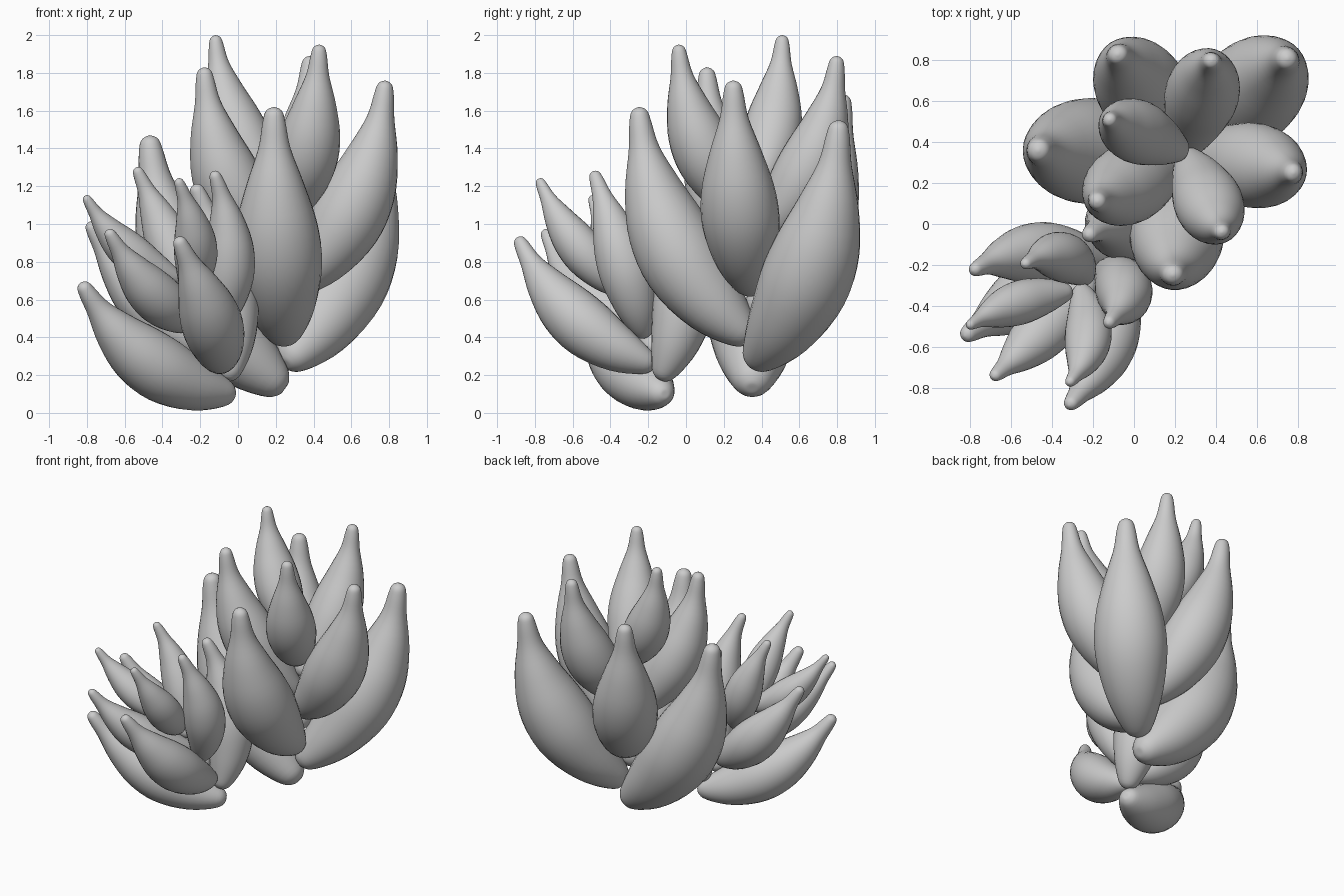
import bpy, bmesh, math
from mathutils import Vector

if "Cube" in bpy.data.objects:
    bpy.data.objects.remove(bpy.data.objects["Cube"])

# Leaf outline: (position along leaf, relative radius)
PROFILE = [(0, 0), (.006, .20), (.05, .43), (.2, .77), (.4, .99), (.57, .93),
           (.73, .66), (.86, .37), (.95, .26), (.987, .18), (1, 0)]
SIDES = 28


def smooth_profile(pts, n=4):
    """Catmull-Rom through the profile points."""
    p = [Vector(q) for q in pts]
    p = [Vector((p[0].x, -p[1].y))] + p + [Vector((p[-1].x, -p[-2].y))]
    out = []
    for i in range(1, len(p) - 2):
        a, b, c, d = p[i - 1:i + 3]
        for k in range(n):
            t = k / n
            out.append(.5 * (2 * b + (c - a) * t + (2 * a - 5 * b + 4 * c - d) * t * t
                             + (3 * b - a - 3 * c + d) * t ** 3))
    return [(min(max(q.x, 0), 1), max(q.y, 0)) for q in out[1:]]


OUTLINE = smooth_profile(PROFILE)


def leaf(name, base, tip, axis, width):
    """Plump pointed leaf that leaves the stem outward and bends up along its axis."""
    span = tip - base
    h = span.dot(axis)
    radial = span - axis * h
    side = axis.cross(radial).normalized()
    ctrl = base + radial * .89 + axis * h * .33
    bm = bmesh.new()
    rings = []
    for t, r in OUTLINE:
        c = base * (1 - t) ** 2 + ctrl * 2 * t * (1 - t) + tip * t * t
        tan = ((ctrl - base) * (1 - t) + (tip - ctrl) * t).normalized()
        nor = tan.cross(side)
        ring = []
        for k in range(SIDES):
            a = 2 * math.pi * k / SIDES
            ring.append(bm.verts.new(c + side * math.cos(a) * r * width * .49
                                     + nor * math.sin(a) * r * width * .47))
        rings.append(ring)
    for r0, r1 in zip(rings, rings[1:]):
        for k in range(SIDES):
            j = (k + 1) % SIDES
            bm.faces.new((r0[k], r0[j], r1[j], r1[k]))
    for ring, end in ((rings[0], base), (rings[-1], tip)):
        v = bm.verts.new(end)
        for k in range(SIDES):
            bm.faces.new((ring[k], ring[(k + 1) % SIDES], v))
    bmesh.ops.recalc_face_normals(bm, faces=bm.faces)
    for f in bm.faces:
        f.smooth = True
    me = bpy.data.meshes.new(name)
    bm.to_mesh(me)
    bm.free()
    bpy.context.collection.objects.link(bpy.data.objects.new(name, me))


def rosette(name, origin, axis, step, width, tips):
    """Leaves climb the axis in golden-angle order, shrinking as they go."""
    axis = Vector(axis).normalized()
    for i, tip in enumerate(tips):
        leaf(f"{name}_leaf_{i + 1}", Vector(origin) + axis * step * i, Vector(tip),
             axis, width * (1 - .05 * i))


# Large upright rosette, lowest leaf first
rosette("large_rosette", (.25, .35, .13), (0, 0, 1), .13, .53,
        [(-.47, .36, 1.47), (.75, .81, 1.55), (.19, -.25, 1.62), (-.08, .83, 1.69),
         (.78, .25, 1.76), (-.18, .11, 1.83), (.38, .80, 1.89), (.43, -.04, 1.95),
         (-.12, .51, 2.0)])

# Small rosette leaning forward and to the left
rosette("small_rosette", (-.02, -.11, .10), (-.40, -.31, .86), .088, .37,
        [(-.83, -.55, .69), (-.23, -.06, 1.21), (-.32, -.89, .93), (-.79, -.23, 1.01),
         (-.13, -.49, 1.28), (-.69, -.75, .97), (-.54, -.20, 1.30), (-.32, -.78, 1.24),
         (-.81, -.50, 1.15)])
